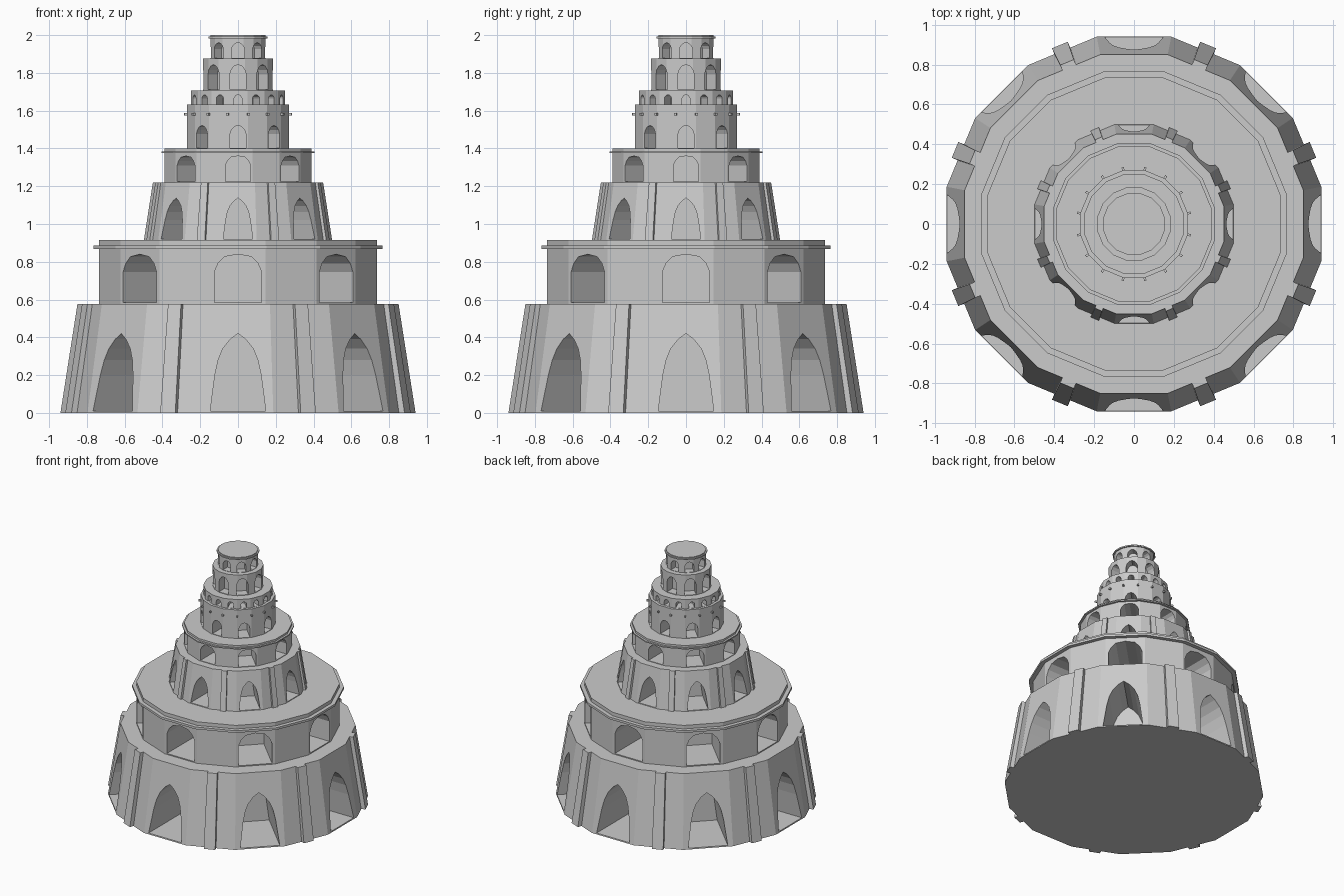
import bpy, bmesh, math
from mathutils import Matrix

if "Cube" in bpy.data.objects:
    bpy.data.objects.remove(bpy.data.objects["Cube"])

SIDES = 16


def finish(name, bm):
    bmesh.ops.recalc_face_normals(bm, faces=bm.faces[:])
    me = bpy.data.meshes.new(name)
    bm.to_mesh(me)
    bm.free()
    ob = bpy.data.objects.new(name, me)
    bpy.context.collection.objects.link(ob)
    return ob


def loft(bm, a, b):
    """Closed prism between two matching outlines."""
    va = [bm.verts.new(p) for p in a]
    vb = [bm.verts.new(p) for p in b]
    bm.faces.new(va)
    bm.faces.new(vb)
    n = len(a)
    for i in range(n):
        j = (i + 1) % n
        bm.faces.new((va[i], va[j], vb[j], vb[i]))
    return va + vb


def drum(name, z0, z1, r0, r1):
    """16-sided drum; radii are measured to the flat faces."""
    def ring(r, z):
        c = r / math.cos(math.pi / SIDES)
        ang = [(i + 0.5) * 2 * math.pi / SIDES for i in range(SIDES)]
        return [(c * math.cos(a), c * math.sin(a), z) for a in ang]
    bm = bmesh.new()
    loft(bm, ring(r0, z0), ring(r1, z1))
    return finish(name, bm)


def around(name, count, offset, a, b):
    """Repeat one prism around the tower axis."""
    bm = bmesh.new()
    for i in range(count):
        vs = loft(bm, a, b)
        rot = Matrix.Rotation(2 * math.pi * (i + offset) / count, 3, 'Z')
        bmesh.ops.rotate(bm, verts=vs, matrix=rot, cent=(0, 0, 0))
    return finish(name, bm)


def carve(body, half, z, r_in, r_out, count=8):
    """Cut arched niches; half is the right half outline, ending at the apex."""
    pts = half + [(-w, h) for w, h in reversed(half[:-1])]
    cutter = around("niche_cutter", count, 0,
                    [(r_in, w, z + h) for w, h in pts],
                    [(r_out, w, z + h) for w, h in pts])
    cutter.hide_render = True
    mod = body.modifiers.new("niches", 'BOOLEAN')
    mod.operation = 'DIFFERENCE'
    mod.solver = 'EXACT'
    mod.object = cutter
    bpy.context.view_layer.objects.active = body
    bpy.ops.object.modifier_apply(modifier=mod.name)
    bpy.data.objects.remove(cutter, do_unlink=True)


def scaled(pts, sx, sz):
    return [(w * sx, h * sz) for w, h in pts]


TALL = [(.147, .01), (.122, .20), (.105, .28), (.08, .34), (.04, .39), (0, .42)]
WIDE = [(.125, .008), (.125, .17), (.105, .215), (.07, .25), (0, .263)]
# unit arch: half width 1, height 1
ARCH = [(1, .03), (1, .62), (.82, .8), (.48, .94), (0, 1)]

# two storey pairs: a sloped drum with buttresses, then a straight drum with cornice
for label, z, s in (("lower", 0, 1), ("middle", .915, .53)):
    top = z + .577 * s
    base = drum(label + "_sloped_drum", z, top, .94 * s, .85 * s)
    carve(base, scaled(TALL, s, s), z, .49 * s, 1.1 * s)

    w0, w1 = .043 * s, .037 * s
    around(label + "_buttresses", 8, .5,
           [(.86 * s, -w0, z), (.972 * s, -w0, z), (.972 * s, w0, z), (.86 * s, w0, z)],
           [(.80 * s, -w1, top), (.878 * s, -w1, top), (.878 * s, w1, top), (.80 * s, w1, top)])

    upper = drum(label + "_arcade_drum", top, z + .915 * s, .735 * s, .735 * s)
    carve(upper, scaled(WIDE, s, s), top, .39 * s, .9 * s)
    drum(label + "_cornice", z + .868 * s, z + .886 * s, .765 * s, .765 * s)

# upper straight drums: name, z0, z1, radius, niche half width, height, inner radius, count
for name, z0, z1, r, hw, h, r_in, n in (
        ("peg_drum", 1.40, 1.632, .27, .042, .122, .14, 8),
        ("gallery_drum", 1.632, 1.707, .25, .021, .052, .16, 16),
        ("belvedere_drum", 1.707, 1.875, .184, .043, .137, .112, 8),
        ("crown_drum", 1.875, 2.0, .145, .034, .085, .088, 8)):
    ob = drum(name, z0, z1, r, r)
    carve(ob, scaled(ARCH, hw, h), z0, r_in, r + .1, n)

drum("crown_cornice", 1.983, 1.993, .155, .155)

# small pegs on the corners of the peg drum
p = .006
around("pegs", 16, .5,
       [(.25, -p, 1.575), (.25, p, 1.575), (.25, p, 1.587), (.25, -p, 1.587)],
       [(.291, -p, 1.575), (.291, p, 1.575), (.291, p, 1.587), (.291, -p, 1.587)])
